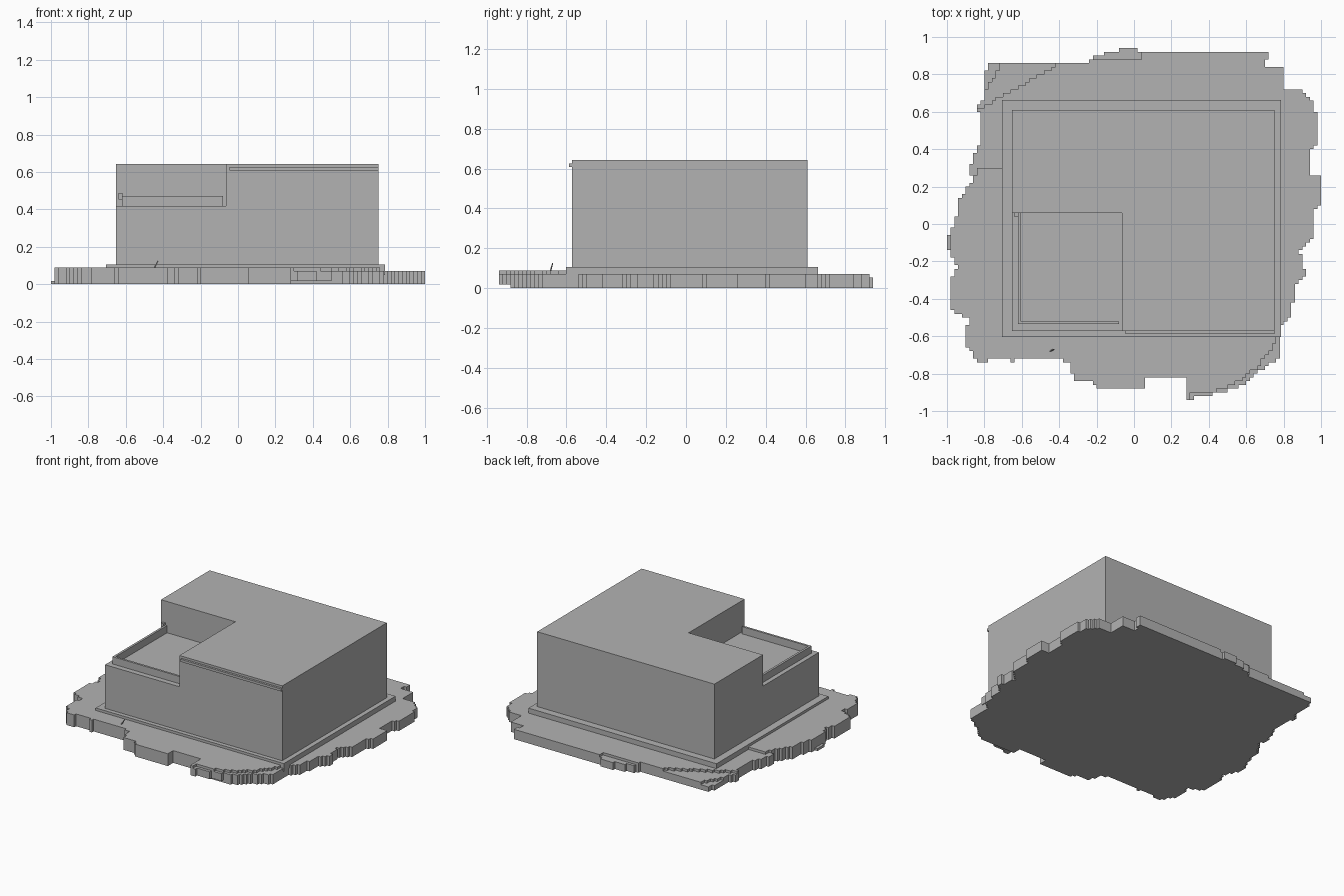
import bpy, bmesh, math
from mathutils import Vector

if "Cube" in bpy.data.objects:
    bpy.data.objects.remove(bpy.data.objects["Cube"])

grey = bpy.data.materials.new("plain_grey")
grey.diffuse_color = (0.45, 0.45, 0.45, 1)
grey.use_nodes = True
grey.node_tree.nodes["Principled BSDF"].inputs["Base Color"].default_value = grey.diffuse_color


def finish(name, bm):
    mesh = bpy.data.meshes.new(name)
    bm.to_mesh(mesh)
    bm.free()
    mesh.materials.append(grey)
    obj = bpy.data.objects.new(name, mesh)
    bpy.context.collection.objects.link(obj)
    return obj


def prism(name, pts, z0, z1):
    """Extrude a counter-clockwise plan outline from z0 to z1."""
    bm = bmesh.new()
    face = bm.faces.new([bm.verts.new((x, y, z0)) for x, y in pts])
    ext = bmesh.ops.extrude_face_region(bm, geom=[face], use_keep_orig=True)
    top = [g for g in ext["geom"] if isinstance(g, bmesh.types.BMVert)]
    bmesh.ops.translate(bm, verts=top, vec=(0, 0, z1 - z0))
    bmesh.ops.recalc_face_normals(bm, faces=bm.faces[:])
    return finish(name, bm)


def box(name, x0, x1, y0, y1, z0, z1):
    return prism(name, [(x0, y0), (x1, y0), (x1, y1), (x0, y1)], z0, z1)


# Terraced ground: rough outline filled with small blocks
OUTLINE = [
    (-0.80, 0.82), (-0.76, 0.86), (-0.58, 0.86), (-0.25, 0.86), (-0.21, 0.90),
    (-0.03, 0.94), (0.07, 0.92), (0.53, 0.93), (0.72, 0.92), (0.70, 0.85),
    (0.80, 0.83), (0.81, 0.73), (0.90, 0.72), (0.96, 0.65), (0.99, 0.53),
    (0.98, 0.43), (0.93, 0.38), (0.95, 0.27), (1.0, 0.25), (1.0, 0.11),
    (0.96, 0.08), (0.95, -0.08), (0.89, -0.15), (0.92, -0.27), (0.86, -0.34),
    (0.84, -0.50), (0.78, -0.56), (0.77, -0.72), (0.68, -0.78), (0.60, -0.86),
    (0.43, -0.91), (0.28, -0.94), (0.27, -0.82), (0.07, -0.82), (0.07, -0.87),
    (-0.18, -0.88), (-0.23, -0.84), (-0.32, -0.83), (-0.34, -0.75),
    (-0.40, -0.71), (-0.60, -0.72), (-0.66, -0.74), (-0.68, -0.71),
    (-0.84, -0.74), (-0.91, -0.62), (-0.88, -0.50), (-0.97, -0.47),
    (-0.98, -0.30), (-0.95, -0.23), (-1.01, -0.10), (-0.96, 0.0),
    (-0.93, 0.13), (-0.86, 0.24), (-0.88, 0.30), (-0.82, 0.44),
    (-0.81, 0.55), (-0.84, 0.62), (-0.79, 0.70),
]
CELL, STEP = 0.02, 0.0176


def inside(x, y):
    hit = False
    for (ax, ay), (bx, by) in zip(OUTLINE, OUTLINE[1:] + OUTLINE[:1]):
        if (ay > y) != (by > y) and x < ax + (y - ay) * (bx - ax) / (by - ay):
            hit = not hit
    return hit


def level(x, y):
    """Number of terrace steps at a point."""
    if x < -0.98:
        return 1
    if y - 1.75 * x > 2.1:
        return 2
    if y - 0.56 * x > 1.08 or (y > 0.88 and x < 0.04):
        return 3
    front_left = x < 0.3 and y - 1.13 * x < 1.23 and y < 0.3
    knoll = x < 0.78 and math.hypot(x - 0.3, y + 0.4) < 0.51
    return 5 if front_left or knoll else 4


def build_ground():
    blocks = set()
    for i in range(-51, 51):
        for j in range(-48, 48):
            x, y = (i + 0.5) * CELL, (j + 0.5) * CELL
            if inside(x, y):
                first = 1 if y < -0.87 else 0
                blocks.update((i, j, k) for k in range(first, level(x, y)))
    bm = bmesh.new()
    verts = {}

    def corner(c):
        if c not in verts:
            verts[c] = bm.verts.new((c[0] * CELL, c[1] * CELL, c[2] * STEP))
        return verts[c]

    # A face wherever a block meets empty space
    for b in blocks:
        for axis in range(3):
            for side in (0, 1):
                n = list(b)
                n[axis] += 2 * side - 1
                if tuple(n) in blocks:
                    continue
                loop = []
                for u, v in ((0, 0), (1, 0), (1, 1), (0, 1)):
                    c = list(b)
                    c[axis] += side
                    c[(axis + 1) % 3] += u
                    c[(axis + 2) % 3] += v
                    loop.append(corner(tuple(c)))
                bm.faces.new(loop if side else loop[::-1])
    bmesh.ops.dissolve_limit(bm, angle_limit=0.01, verts=bm.verts[:], edges=bm.edges[:])
    finish("terraced_ground", bm)


build_ground()

# Plinth and house body with a terrace cut out of the upper floor
box("plinth", -0.705, 0.785, -0.603, 0.662, 0.05, 0.106)
box("lower_storey", -0.652, 0.752, -0.573, 0.61, 0.10, 0.418)
prism("upper_storey", [(-0.063, -0.573), (0.752, -0.573), (0.752, 0.61),
                       (-0.652, 0.61), (-0.652, 0.06), (-0.063, 0.06)], 0.418, 0.642)

# Terrace parapet with its wall bracket
prism("terrace_parapet", [(-0.62, -0.535), (-0.08, -0.535), (-0.08, -0.52),
                          (-0.604, -0.52), (-0.604, 0.06), (-0.62, 0.06)], 0.418, 0.47)
box("parapet_bracket", -0.638, -0.618, 0.038, 0.06, 0.452, 0.486)

# Narrow ledge above the front wall
box("front_ledge", -0.045, 0.752, -0.588, -0.573, 0.608, 0.626)

# Small leaning stake in the front yard
bm = bmesh.new()
bmesh.ops.create_cone(bm, cap_ends=True, segments=4, radius1=0.004, radius2=0.003, depth=0.045)
stake = finish("stake", bm)
stake.location = (-0.438, -0.675, 0.105)
stake.rotation_mode = 'QUATERNION'
stake.rotation_quaternion = Vector((0.02, 0.01, 0.037)).to_track_quat('Z', 'Y')
